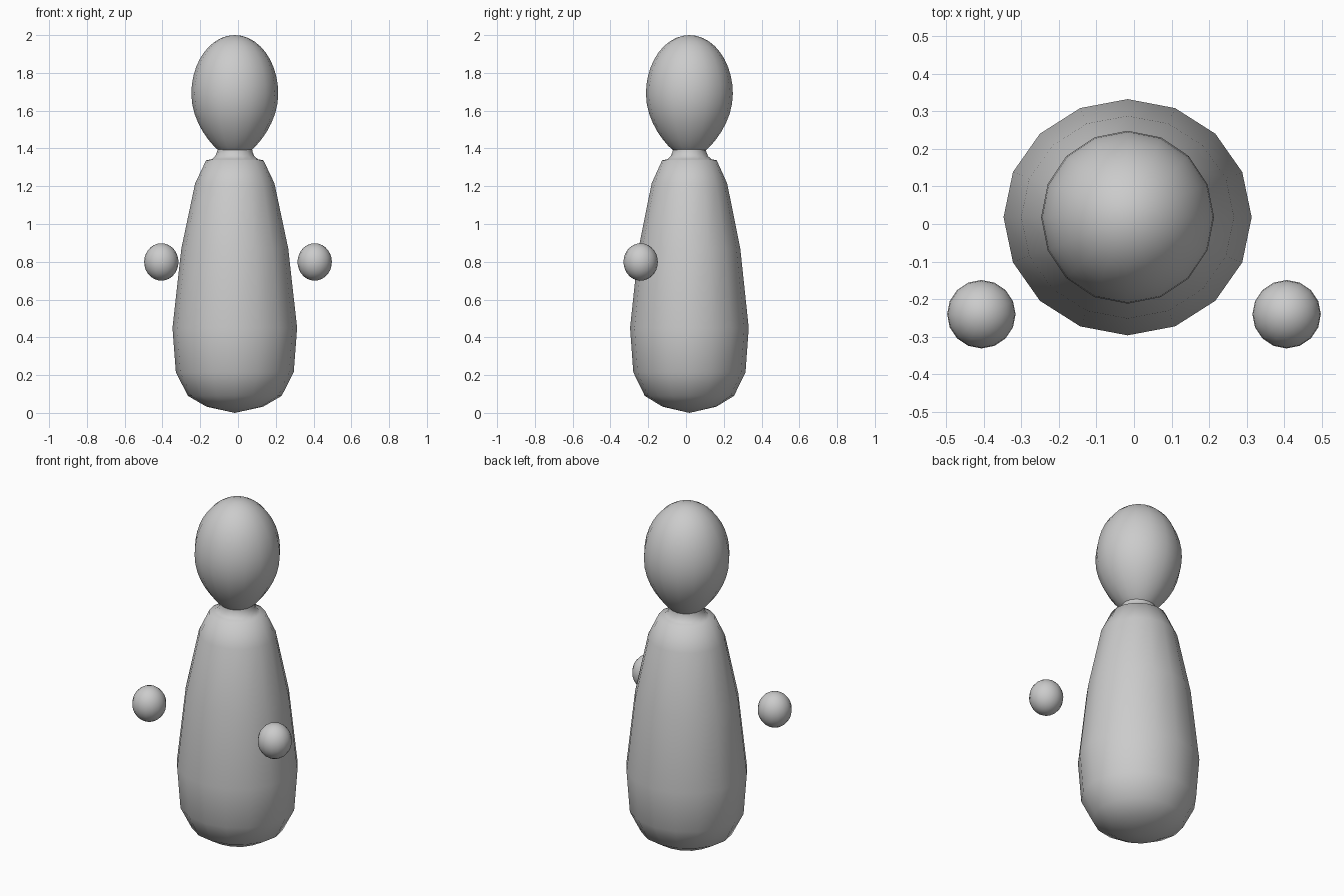
import bpy, bmesh
from math import sin, cos, pi, radians

if "Cube" in bpy.data.objects:
    bpy.data.objects.remove(bpy.data.objects["Cube"])

SEGS = 16
CX, CY = -0.017, 0.018


def lathe(name, profile, loc=(0, 0, 0), sy=1.0, angle=60):
    """Revolve an (r, z) profile, bottom to top, into a 16-sided solid."""
    bm = bmesh.new()
    rings = []
    for r, z in profile:
        if r < 1e-5:
            rings.append([bm.verts.new((0, 0, z))])
        else:
            rings.append([bm.verts.new((r * cos(2 * pi * i / SEGS),
                                        r * sy * sin(2 * pi * i / SEGS), z))
                          for i in range(SEGS)])
    for a, b in zip(rings, rings[1:]):
        for i in range(SEGS):
            j = (i + 1) % SEGS
            if len(a) == 1:
                bm.faces.new((a[0], b[j], b[i]))
            elif len(b) == 1:
                bm.faces.new((a[i], a[j], b[0]))
            else:
                bm.faces.new((a[i], a[j], b[j], b[i]))
    mesh = bpy.data.meshes.new(name)
    bm.to_mesh(mesh)
    bm.free()
    ob = bpy.data.objects.new(name, mesh)
    bpy.context.collection.objects.link(ob)
    ob.location = loc
    bpy.ops.object.select_all(action='DESELECT')
    ob.select_set(True)
    bpy.context.view_layer.objects.active = ob
    bpy.ops.object.shade_smooth_by_angle(angle=radians(angle))
    return ob


# Body with shoulder ledge and flared neck
lathe("body", [(0, 0), (0.15, 0.033), (0.248, 0.09), (0.312, 0.215),
               (0.33, 0.45), (0.283, 0.87), (0.21, 1.215), (0.152, 1.337),
               (0.122, 1.343), (0.103, 1.36), (0.093, 1.385), (0.09, 1.42),
               (0, 1.42)], (CX, CY, 0), sy=0.952)

# Egg-shaped head, pinched towards the chin
head = []
for i in range(21):
    t = pi * (1 - i / 20)
    c = cos(t)
    pinch = 1 - 0.25 * c * c if c < 0 else 1
    head.append((0.23 * sin(t) * pinch, 1.69 + c * (0.34 if c < 0 else 0.31)))
lathe("head", head, (CX, CY, 0))

# Floating hands
ball = [(0.091 * sin(pi * i / 14), -0.099 * cos(pi * i / 14)) for i in range(15)]
for side, name in ((-1, "right_hand"), (1, "left_hand")):
    lathe(name, ball, (side * 0.406, -0.24, 0.799))
